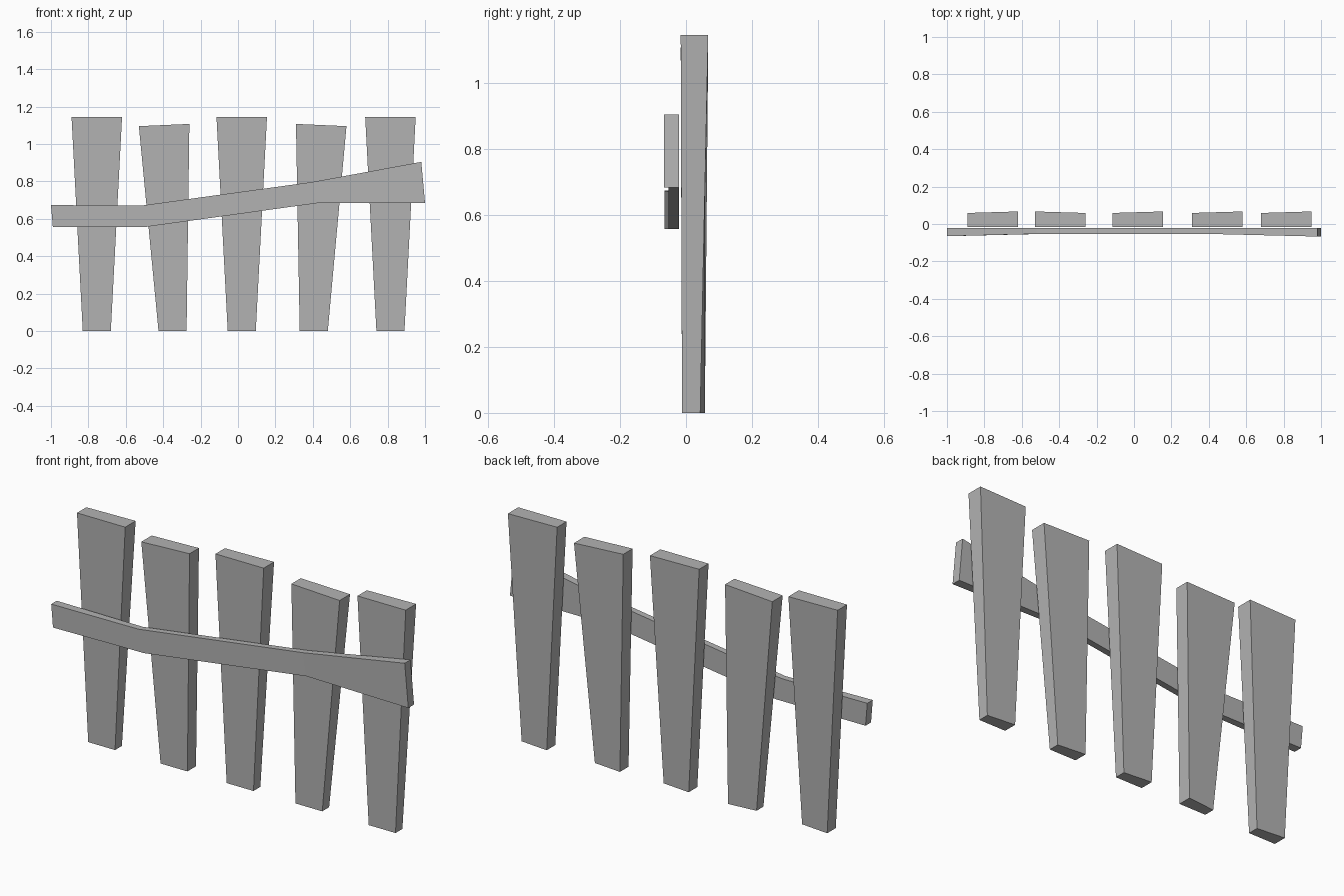
import bpy

cube = bpy.data.objects.get("Cube")
if cube:
    bpy.data.objects.remove(cube, do_unlink=True)

grey = bpy.data.materials.new("plain_grey")
grey.use_nodes = True
colour = (0.45, 0.45, 0.45, 1)
grey.diffuse_color = colour
grey.node_tree.nodes["Principled BSDF"].inputs["Base Color"].default_value = colour


def loft(name, rings):
    """Join four-cornered rings into a closed flat-faced board."""
    verts = [p for ring in rings for p in ring]
    last = len(verts) - 4
    faces = [(3, 2, 1, 0), tuple(range(last, last + 4))]
    for base in range(0, last, 4):
        for i in range(4):
            j = (i + 1) % 4
            faces.append((base + i, base + j, base + 4 + j, base + 4 + i))
    mesh = bpy.data.meshes.new(name)
    mesh.from_pydata(verts, [], faces)
    mesh.materials.append(grey)
    obj = bpy.data.objects.new(name, mesh)
    bpy.context.collection.objects.link(obj)
    return obj


def picket(name, centre, left, right, z_left, z_right, flip=False):
    """Tapered upright, wider at the top, with a slightly twisted back."""
    low, high = (0.057, 0.043), (0.059, 0.067)
    if flip:
        low, high = low[::-1], high[::-1]
    b0, b1 = centre - 0.075, centre + 0.075
    bottom = [(b0, -0.012, 0), (b1, -0.012, 0), (b1, low[1], 0), (b0, low[0], 0)]
    top = [(left, -0.016, z_left), (right, -0.016, z_right),
           (right, high[1], z_right), (left, high[0], z_left)]
    return loft(name, [bottom, top])


# Five uprights: three straight, two leaning as a mirrored pair
for label, x in (("right", -0.755), ("middle", 0.02), ("left", 0.815)):
    picket(label + "_picket", x, x - 0.135, x + 0.135, 1.145, 1.145)
picket("inner_right_picket", -0.35, -0.53, -0.26, 1.095, 1.107, flip=True)
picket("inner_left_picket", 0.405, 0.31, 0.58, 1.107, 1.095)

# Bent rail: x and z of the lower edge, x and z of the upper edge, front y
sections = [
    (-0.99, 0.557, -1.0, 0.673, -0.065),
    (-0.49, 0.557, -0.52, 0.67, -0.053),
    (0.42, 0.683, 0.40, 0.797, -0.053),
    (1.0, 0.683, 0.98, 0.904, -0.067),
]
back = -0.021
loft("crooked_rail", [
    [(xl, front, zl), (xl, back, zl), (xu, back, zu), (xu, front, zu)]
    for xl, zl, xu, zu, front in sections
])
